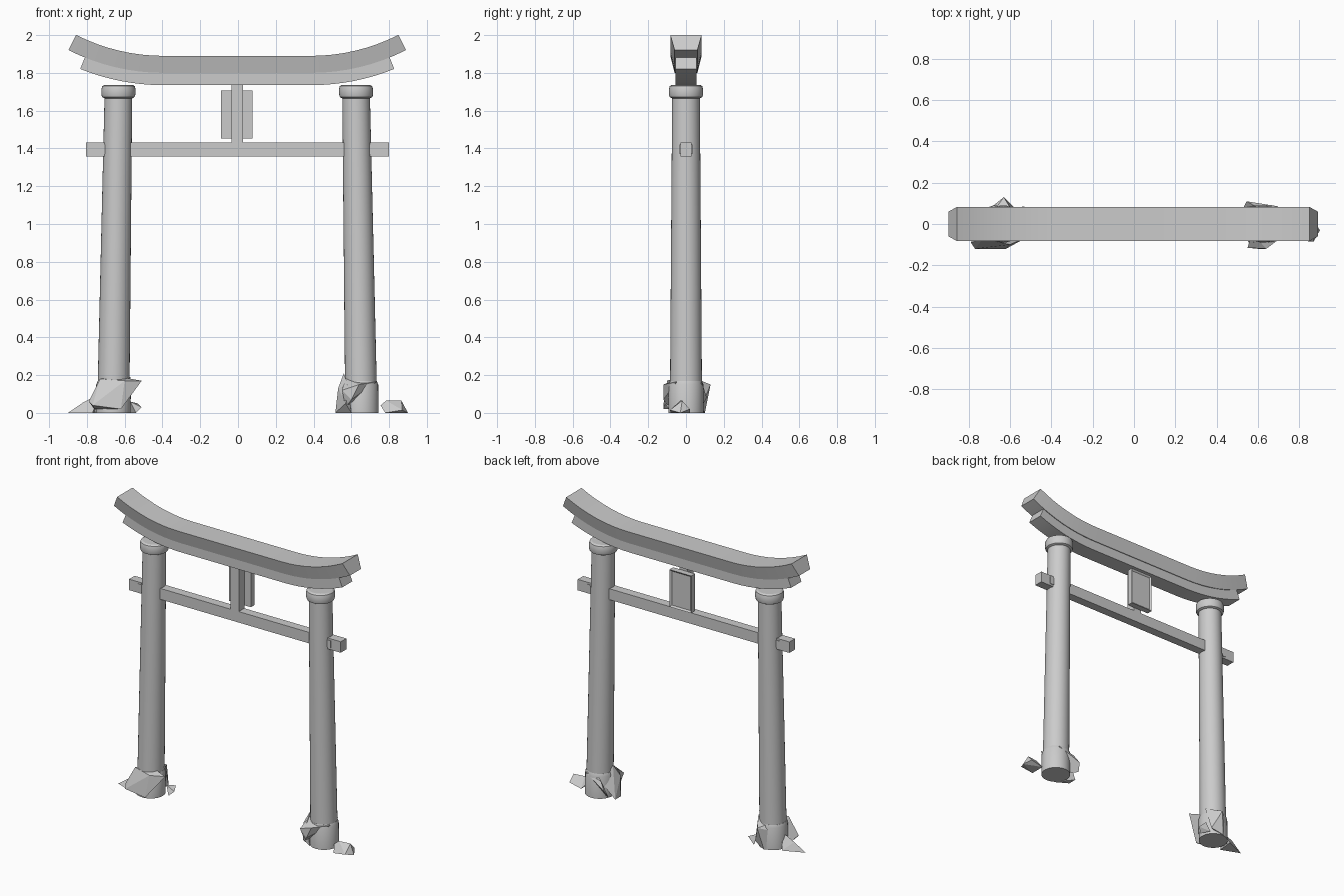
import bpy, bmesh
from math import sin, cos, pi, radians
from mathutils import Vector

if "Cube" in bpy.data.objects:
    bpy.data.objects.remove(bpy.data.objects["Cube"])

CX = -0.004  # gate centre line


def finish(name, bm, smooth=False):
    bmesh.ops.recalc_face_normals(bm, faces=bm.faces[:])
    me = bpy.data.meshes.new(name)
    bm.to_mesh(me)
    bm.free()
    ob = bpy.data.objects.new(name, me)
    bpy.context.collection.objects.link(ob)
    if smooth:
        bpy.ops.object.select_all(action='DESELECT')
        bpy.context.view_layer.objects.active = ob
        ob.select_set(True)
        bpy.ops.object.shade_smooth_by_angle(angle=radians(30))
    return ob


def box(name, x0, x1, y0, y1, z0, z1):
    bm = bmesh.new()
    bmesh.ops.create_cube(bm, size=1)
    for v in bm.verts:
        v.co = Vector(((x0 + x1) / 2 + v.co.x * (x1 - x0),
                       (y0 + y1) / 2 + v.co.y * (y1 - y0),
                       (z0 + z1) / 2 + v.co.z * (z1 - z0)))
    return finish(name, bm)


def loft(bm, rings):
    rows = [[bm.verts.new(p) for p in r] for r in rings]
    n = len(rows[0])
    for a, b in zip(rows, rows[1:]):
        for i in range(n):
            bm.faces.new((a[i], a[(i + 1) % n], b[(i + 1) % n], b[i]))
    bm.faces.new(rows[0])
    bm.faces.new(rows[-1])


def curved_beam(name, section, end_angle, flat=0.39, radius=1.11, z=1.80, steps=8):
    """Sweep a (y, height) section along a flat path with upturned ends."""
    stations = [(flat, end_angle * i / steps) for i in range(steps + 1)]
    rings = []
    for side, sts in ((-1, stations[::-1]), (1, stations)):
        for f, a in sts:
            rings.append([(CX + side * (f + (radius - h) * sin(a)), y,
                           z + radius - (radius - h) * cos(a)) for y, h in section])
    bm = bmesh.new()
    loft(bm, rings)
    return finish(name, bm, True)


def lathe(name, profile, axis_x, sides=32):
    """Round post part; axis_x(z) gives the leaning axis."""
    bm = bmesh.new()
    loft(bm, [[(axis_x(z) + r * cos(2 * pi * i / sides), r * sin(2 * pi * i / sides), z)
               for i in range(sides)] for r, z in profile])
    return finish(name, bm, True)


def rock(name, pts):
    bm = bmesh.new()
    for p in pts:
        bm.verts.new(p)
    res = bmesh.ops.convex_hull(bm, input=bm.verts[:])
    loose = [v for v in bm.verts if not v.link_faces]
    bmesh.ops.delete(bm, geom=loose, context='VERTS')
    return finish(name, bm)


# Roof beams
curved_beam("top_lintel", [(-.06, 0), (.06, 0), (.083, .09), (-.083, .09)], 0.471)
curved_beam("under_lintel", [(-.055, -.065), (.055, -.065), (.055, .004), (-.055, .004)], 0.385)

# Leaning pillars with collars, foot sleeves and wedges
for label, s in (("left", -1), ("right", 1)):
    def axis(z, s=s):
        return CX + s * (0.657 - 0.028 * z / 1.7)
    lathe(label + "_pillar", [(.086, 0.0), (.084, .2), (.079, .9), (.073, 1.70)], axis)
    lathe(label + "_collar", [(.073, 1.665), (.086, 1.672), (.09, 1.685), (.09, 1.715),
                              (.086, 1.73), (.074, 1.737)], axis)
    lathe(label + "_foot_sleeve", [(.092, 0), (.092, .15), (.085, .168)], axis)
    wx = CX + s * 0.715
    box(label + "_wedge", wx - .015, wx + .015, -.034, .034, 1.37, 1.42)

# Tie beam and central strut
box("tie_beam", -.804, .799, -.03, .03, 1.357, 1.432)
box("centre_strut", -.034, .027, -.03, .03, 1.43, 1.75)

# Blank tablet with raised frame on the back side
tab = bmesh.new()
bmesh.ops.create_cube(tab, size=1)
for v in tab.verts:
    v.co = Vector((-.006 + v.co.x * .166, .05 + v.co.y * .04, 1.58 + v.co.z * .255))
tab.normal_update()
back = [f for f in tab.faces if f.normal.y > .9]
bmesh.ops.inset_region(tab, faces=back, thickness=.016)
bmesh.ops.translate(tab, verts=list(back[0].verts), vec=(0, -.01, 0))
finish("tablet", tab)

# Angular rocks around the feet
rock("left_front_rock", [(-.73, -.07, .18), (-.6, -.1, .17), (-.51, -.06, .17), (-.62, -.12, .02),
                         (-.79, -.09, .06), (-.77, -.12, .04), (-.76, -.04, .02), (-.62, -.03, .19)])
rock("left_back_rock", [(-.63, .13, .15), (-.73, .05, .12), (-.58, .08, .03), (-.66, .1, 0),
                        (-.57, .03, .19), (-.71, .02, .18), (-.76, .02, 0)])
rock("left_spike_rock", [(-.9, -.01, 0), (-.82, 0, .055), (-.77, -.06, 0), (-.76, .05, 0), (-.73, 0, .1)])
rock("left_chip", [(-.51, .04, .03), (-.53, .085, .05), (-.57, .08, 0), (-.54, .02, 0), (-.57, .04, .06)])
rock("right_inner_rock", [(.515, -.03, 0), (.515, .03, 0), (.56, -.01, .21), (.53, -.05, .13),
                          (.58, -.09, .15), (.57, -.11, .05), (.6, -.08, 0), (.59, .06, .1)])
rock("right_front_rock", [(.55, -.115, .12), (.64, -.12, .15), (.735, -.05, .165), (.57, -.09, .03),
                          (.57, -.04, .18), (.6, -.12, .07)])
rock("right_back_chip", [(.53, .08, .03), (.545, .11, .08), (.58, .09, .13), (.62, .085, .12),
                         (.57, .05, .02), (.7, .085, .16), (.65, .05, .17)])
rock("right_outer_rock", [(.755, -.04, .04), (.785, -.03, .065), (.865, -.02, .065), (.9, -.03, 0),
                          (.78, -.08, 0), (.87, -.085, .015), (.78, .02, 0), (.87, .02, .02)])
